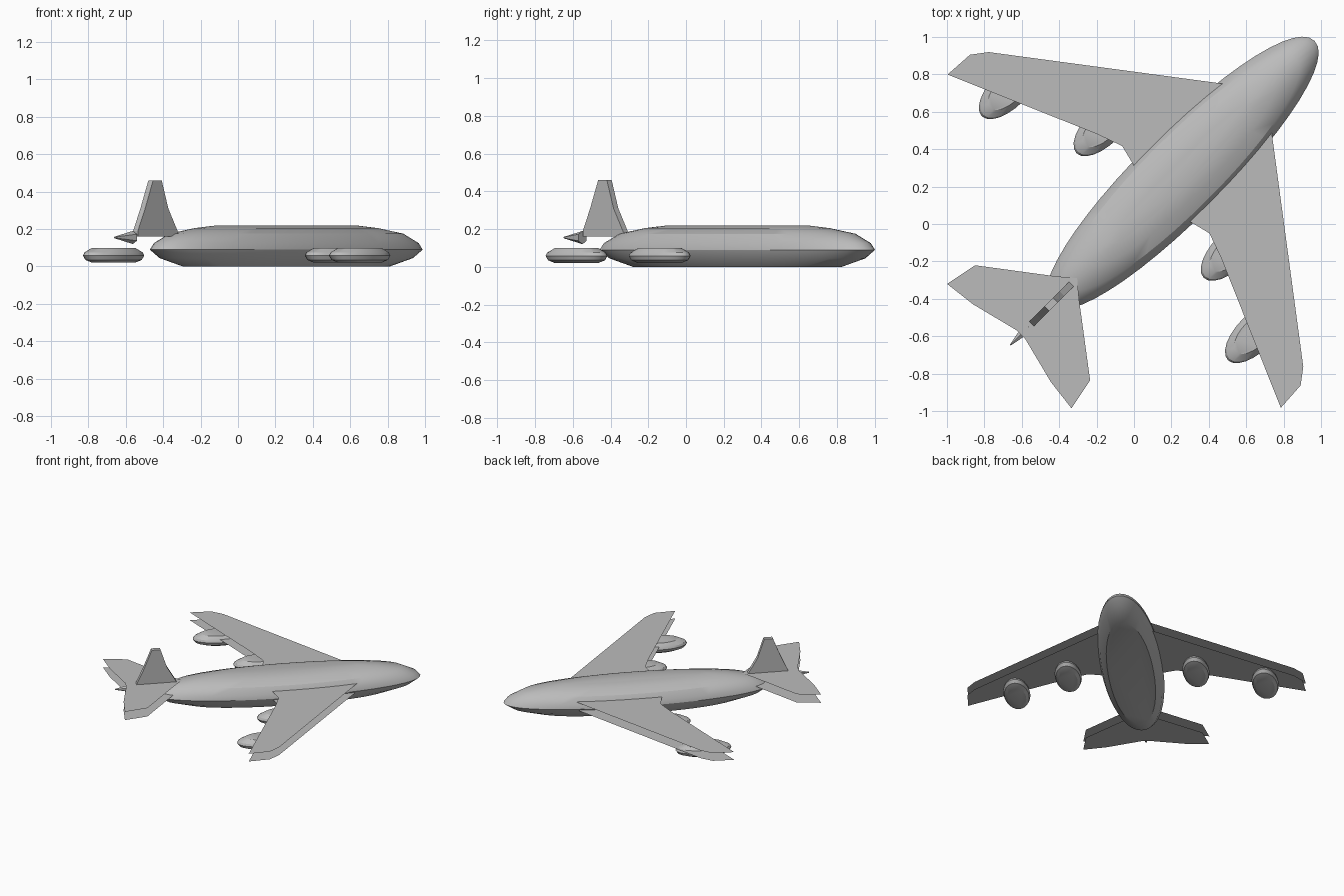
import bpy, bmesh, math

HEADING = math.radians(-45)      # nose points diagonally towards +x +y
ORIGIN = (-0.007, 0.007, 0)

if "Cube" in bpy.data.objects:
    bpy.data.objects.remove(bpy.data.objects["Cube"], do_unlink=True)

grey = bpy.data.materials.new("plain grey")
grey.use_nodes = True
COLOUR = (0.5, 0.5, 0.5, 1)
grey.diffuse_color = COLOUR
grey.node_tree.nodes["Principled BSDF"].inputs["Base Color"].default_value = COLOUR


def finish(name, bm, smooth=None):
    """Turn a bmesh in aircraft axes (x sideways, y forward) into an object."""
    bmesh.ops.recalc_face_normals(bm, faces=bm.faces)
    mesh = bpy.data.meshes.new(name)
    bm.to_mesh(mesh)
    bm.free()
    mesh.materials.append(grey)
    obj = bpy.data.objects.new(name, mesh)
    bpy.context.collection.objects.link(obj)
    obj.rotation_euler.z = HEADING
    obj.location = ORIGIN
    if smooth:
        bpy.ops.object.select_all(action='DESELECT')
        obj.select_set(True)
        bpy.context.view_layer.objects.active = obj
        bpy.ops.object.shade_smooth_by_angle(angle=math.radians(smooth))
    return obj


def oval_stack(name, x, y, levels, sides, power=2.0, smooth=30):
    """Loft stacked ovals; each level is (z, half length, half width)."""
    bm = bmesh.new()
    rings = []
    for z, a, b in levels:
        ring = []
        for i in range(sides):
            t = math.tau * i / sides
            c, s = math.cos(t), math.sin(t)
            px = math.copysign(abs(c) ** (2 / power), c) * b
            py = math.copysign(abs(s) ** (2 / power), s) * a
            ring.append(bm.verts.new((x + px, y + py, z)))
        rings.append(ring)
    for low, high in zip(rings, rings[1:]):
        for i in range(sides):
            j = (i + 1) % sides
            bm.faces.new((low[i], low[j], high[j], high[i]))
    bm.faces.new(rings[0])
    bm.faces.new(rings[-1])
    return finish(name, bm, smooth)


def surface(name, half, mid, low, high, inset):
    """Mirrored outline with bevelled upper and lower skins."""
    outline = half + [(-x, y) for x, y in reversed(half) if x > 0]
    bm = bmesh.new()
    for z in (low, high):
        face = bm.faces.new([bm.verts.new((x, y, mid)) for x, y in outline])
        bmesh.ops.inset_region(bm, faces=[face], thickness=inset, use_even_offset=True)
        for v in face.verts:
            v.co.z = z
    bmesh.ops.remove_doubles(bm, verts=bm.verts, dist=0.0001)
    return finish(name, bm)


# Fuselage: long oval body with flat belly and low crown
oval_stack("fuselage", 0, 0.375, [
    (0.0, 0.76, 0.17), (0.045, 0.93, 0.215), (0.09, 1.0, 0.232),
    (0.125, 0.97, 0.226), (0.175, 0.86, 0.195), (0.205, 0.68, 0.13),
    (0.218, 0.54, 0.06)], 48, power=2.1)

# Swept main wing, running through the body
surface("main_wing", [
    (0, 0.97), (0.05, 0.96), (0.18, 0.87), (1.19, 0.10), (1.25, 0.02),
    (1.26, -0.14), (0.47, 0.2), (0.33, 0.25), (0.21, 0.22), (0, 0.2)],
    0.11, 0.08, 0.143, 0.028)

# Tailplane and small tail spike
surface("tailplane", [
    (0, -0.42), (0.09, -0.495), (0.435, -0.757), (0.47, -0.933),
    (0.294, -0.912), (0.03, -0.845), (0, -0.845)],
    0.155, 0.12, 0.188, 0.022)
bm = bmesh.new()
bmesh.ops.create_cone(bm, cap_ends=True, segments=6, radius1=0.035, radius2=0.004, depth=0.14)
for v in bm.verts:
    v.co = (v.co.x, -0.855 - v.co.z, 0.155 + v.co.y)
finish("tail_spike", bm)

# Fin: tapered profile with constant thickness
profile = [(-0.455, 0.16), (-0.465, 0.19), (-0.535, 0.31), (-0.585, 0.46),
           (-0.65, 0.46), (-0.71, 0.31), (-0.765, 0.19), (-0.765, 0.16)]
bm = bmesh.new()
side = bm.faces.new([bm.verts.new((-0.018, y, z)) for y, z in profile])
moved = bmesh.ops.extrude_face_region(bm, geom=[side])["geom"]
bmesh.ops.translate(bm, vec=(0.036, 0, 0),
                    verts=[v for v in moved if isinstance(v, bmesh.types.BMVert)])
finish("fin", bm)

# Engine pods under the wings
A, B = 0.21, 0.1
POD = [(0.02, 0.7), (0.035, 0.92), (0.058, 1.0), (0.075, 0.95), (0.1, 0.7)]
pods = {"right_outer_pod": (0.88, 0.05), "right_inner_pod": (0.477, 0.27),
        "left_outer_pod": (-0.973, 0.042), "left_inner_pod": (-0.475, 0.26)}
for name, (x, y) in pods.items():
    oval_stack(name, x, y, [(z, A * k, B * k) for z, k in POD], 24)
